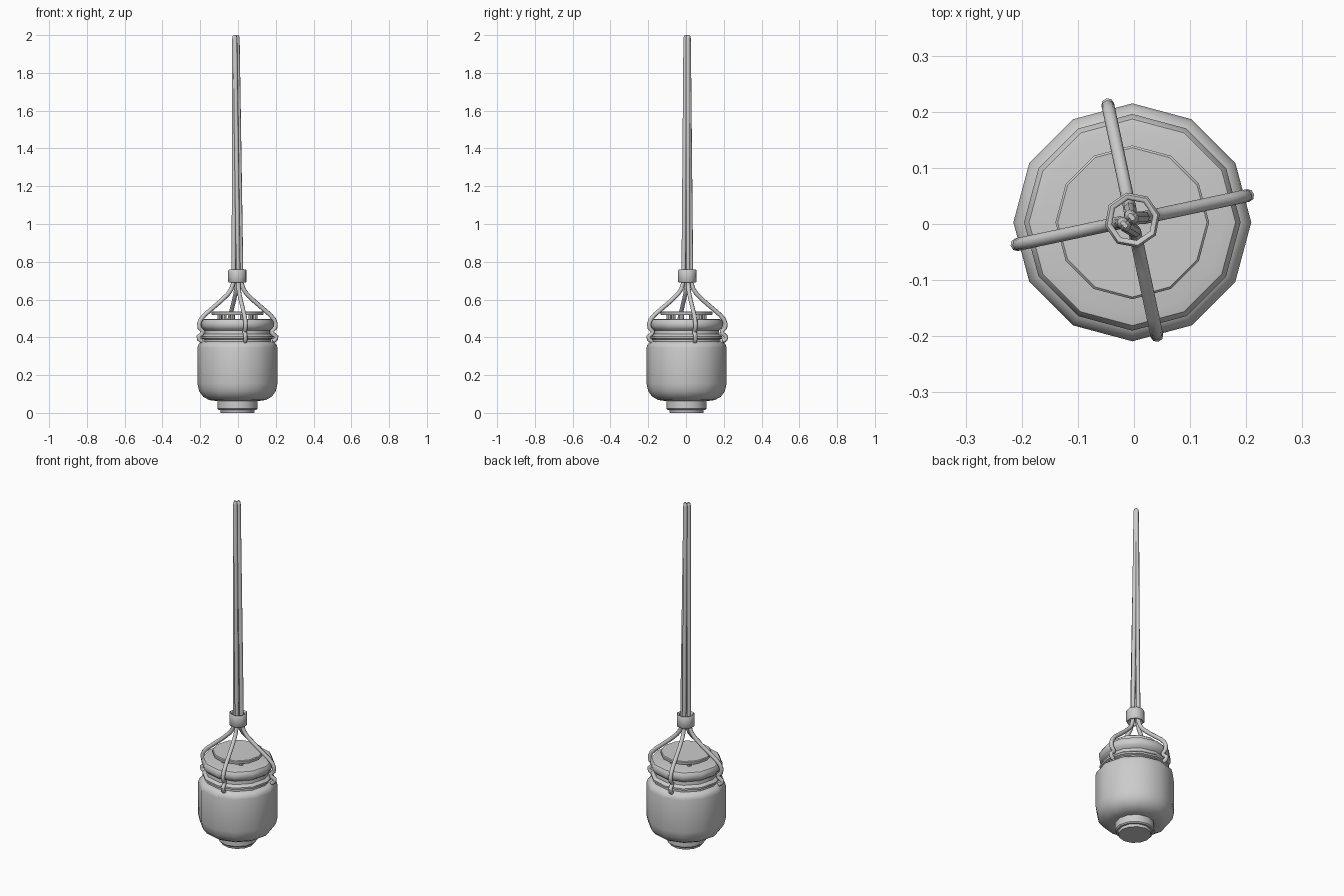
import bpy, bmesh
from math import sin, cos, pi, radians

if "Cube" in bpy.data.objects:
    bpy.data.objects.remove(bpy.data.objects["Cube"])

CX, CY = -0.003, 0.003


def lathe(name, profile, sides=12, center=(CX, CY), closed=False, angle=40, phase=0.0):
    """Revolve (radius, z) points; open profiles are capped at both ends."""
    bm = bmesh.new()
    rings = [[bm.verts.new((center[0] + r * cos(phase + 2 * pi * i / sides),
                            center[1] + r * sin(phase + 2 * pi * i / sides), z))
              for i in range(sides)] for r, z in profile]
    pairs = list(zip(rings, rings[1:]))
    if closed:
        pairs.append((rings[-1], rings[0]))
    else:
        bm.faces.new(rings[0][::-1])
        bm.faces.new(rings[-1])
    for a, b in pairs:
        for i in range(sides):
            j = (i + 1) % sides
            bm.faces.new((a[i], a[j], b[j], b[i]))
    bmesh.ops.recalc_face_normals(bm, faces=bm.faces)
    return finish(name, bm, angle)


def finish(name, bm, angle):
    mesh = bpy.data.meshes.new(name)
    bm.to_mesh(mesh)
    bm.free()
    ob = bpy.data.objects.new(name, mesh)
    bpy.context.collection.objects.link(ob)
    select(ob)
    bpy.ops.object.shade_smooth_by_angle(angle=radians(angle))
    return ob


def select(ob):
    bpy.ops.object.select_all(action='DESELECT')
    ob.select_set(True)
    bpy.context.view_layer.objects.active = ob


def cord(name, points, radius):
    """Round cord through (x, y, z, thickness factor) points."""
    cu = bpy.data.curves.new(name, 'CURVE')
    cu.dimensions = '3D'
    cu.bevel_depth = radius
    cu.bevel_resolution = 2
    cu.use_fill_caps = True
    sp = cu.splines.new('POLY')
    sp.points.add(len(points) - 1)
    for p, (x, y, z, f) in zip(sp.points, points):
        p.co = (x, y, z, 1)
        p.radius = f
    ob = bpy.data.objects.new(name, cu)
    bpy.context.collection.objects.link(ob)
    select(ob)
    bpy.ops.object.convert(target='MESH')
    bpy.ops.object.shade_smooth_by_angle(angle=radians(50))


# Stepped foot under the jar
lathe("foot_plate", [(0.088, 0.0), (0.09, 0.003), (0.09, 0.018)])
lathe("foot", [(0.1, 0.016), (0.106, 0.022), (0.106, 0.072)])

# Jar with rounded bottom, shoulder, collar and rolled rim
lathe("jar", [(0.12, 0.064), (0.15, 0.068), (0.182, 0.086), (0.203, 0.115),
              (0.212, 0.155), (0.212, 0.345), (0.207, 0.362), (0.195, 0.373),
              (0.179, 0.379), (0.179, 0.389), (0.19, 0.394), (0.19, 0.404),
              (0.174, 0.417), (0.172, 0.436), (0.186, 0.447), (0.193, 0.46),
              (0.193, 0.48), (0.184, 0.494), (0.165, 0.498)])

# Raised lid on small posts
lathe("lid", [(0.135, 0.518), (0.137, 0.522), (0.137, 0.534), (0.133, 0.538)])
for i in range(6):
    a = radians(15 + 60 * i)
    lathe(f"lid_post_{i + 1}", [(0.012, 0.49), (0.012, 0.52)], 8,
          (CX + 0.098 * cos(a), CY + 0.098 * sin(a)))

# Ring gathering the four cords
HX, HY = -0.003, 0.007
lathe("cord_ring", [(0.037, 0.694), (0.041, 0.69), (0.046, 0.69), (0.05, 0.695),
                    (0.05, 0.754), (0.046, 0.759), (0.041, 0.759), (0.037, 0.755)],
      8, (HX, HY), closed=True, angle=50, phase=radians(12))

# Four cords: gripping the rim, splaying out from the ring, rising to paired tips
grip = [(0.192, 0.378), (0.208, 0.39), (0.211, 0.404), (0.19, 0.42), (0.187, 0.432),
        (0.205, 0.45), (0.207, 0.472), (0.198, 0.495), (0.176, 0.52), (0.09, 0.592),
        (0.05, 0.63), (0.033, 0.655), (0.023, 0.685), (0.02, 0.72), (0.02, 0.76)]
tips = [(0.0085, 0.0045), (0.0045, 0.0085), (-0.0085, -0.0045), (-0.0045, -0.0085)]
for i in range(4):
    a = radians(12 + 90 * i)
    pts = [(HX + r * cos(a), HY + r * sin(a), z, 1) for r, z in grip]
    tx, ty = -0.011 + tips[i][0], 0.006 + tips[i][1]
    pts += [(tx, ty, 1.98, 1), (tx, ty, 1.993, 0.8), (tx, ty, 2.0, 0.4)]
    cord(f"cord_{i + 1}", pts, 0.0115)
